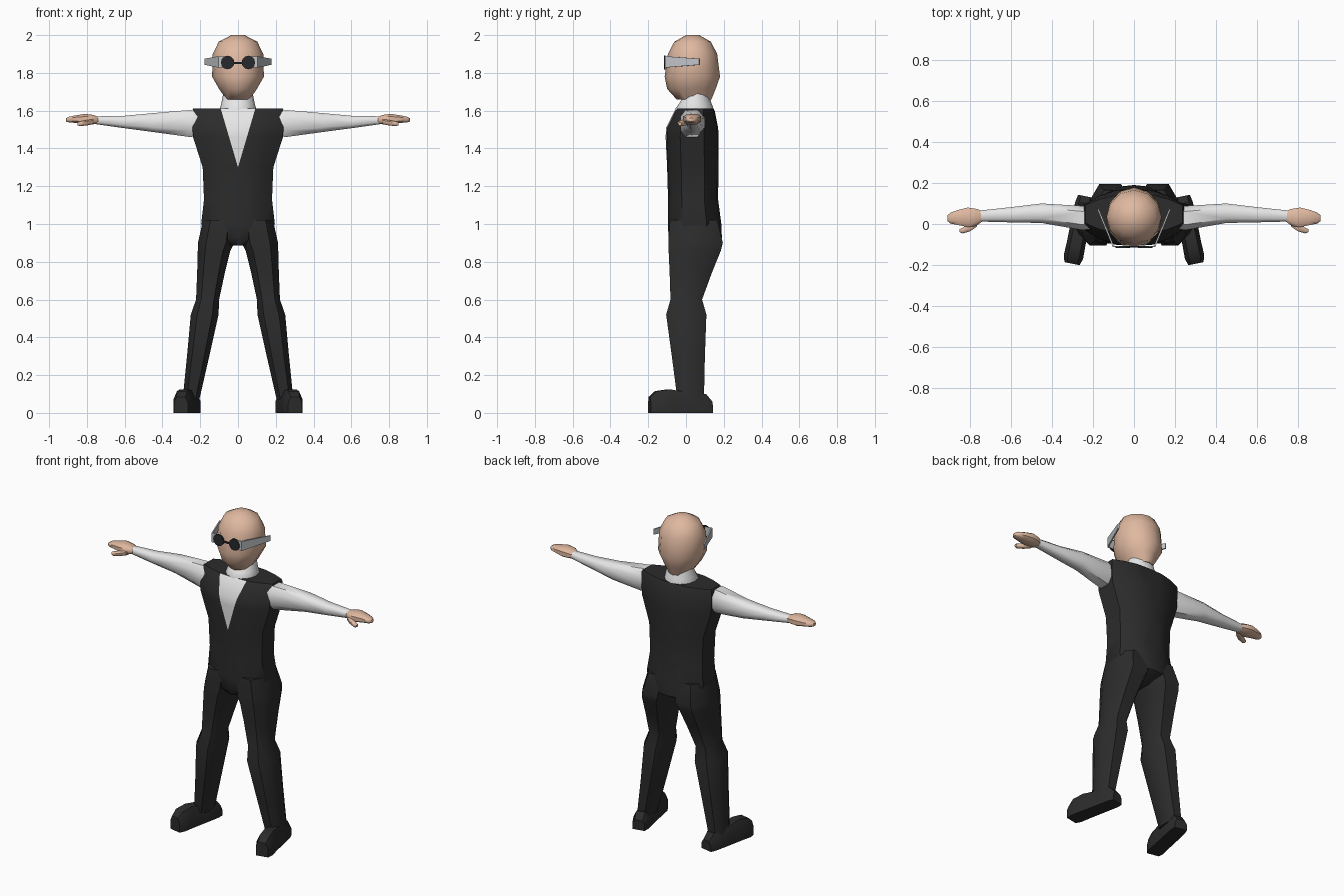
import bpy, bmesh, math
from mathutils import Vector

if "Cube" in bpy.data.objects:
    bpy.data.objects.remove(bpy.data.objects["Cube"])


def material(name, rgb):
    m = bpy.data.materials.new(name)
    m.diffuse_color = (*rgb, 1)
    m.use_nodes = True
    m.node_tree.nodes["Principled BSDF"].inputs["Base Color"].default_value = m.diffuse_color
    return m


SKIN = material("skin", (0.74, 0.48, 0.35))
WHITE = material("white_shirt", (0.80, 0.80, 0.80))
DARK = material("dark_cloth", (0.025, 0.025, 0.025))
GREY = material("grey_frame", (0.55, 0.56, 0.58))
LENS = material("dark_lens", (0.02, 0.022, 0.025))


def loft(name, rings, mat, mirror=False, angle=50):
    """Skin a list of equal-length point rings and cap both ends."""
    bm = bmesh.new()
    vs = [[bm.verts.new(p) for p in r] for r in rings]
    n = len(vs[0])
    for a, b in zip(vs, vs[1:]):
        for i in range(n):
            bm.faces.new((a[i], a[(i + 1) % n], b[(i + 1) % n], b[i]))
    bm.faces.new(vs[0])
    bm.faces.new(vs[-1])
    bmesh.ops.recalc_face_normals(bm, faces=bm.faces)
    me = bpy.data.meshes.new(name)
    bm.to_mesh(me)
    bm.free()
    ob = bpy.data.objects.new(name, me)
    bpy.context.collection.objects.link(ob)
    me.materials.append(mat)
    if mirror:
        ob.modifiers.new("mirror", 'MIRROR')
    bpy.ops.object.select_all(action='DESELECT')
    ob.select_set(True)
    bpy.context.view_layer.objects.active = ob
    bpy.ops.object.shade_smooth_by_angle(angle=math.radians(angle))
    return ob


# Unit cross-sections
OCT = [(1, .5), (.55, 1), (-.55, 1), (-1, .5), (-1, -.5), (-.55, -1), (.55, -1), (1, -.5)]
ROUND = [(math.cos(math.tau * i / 12), math.sin(math.tau * i / 12)) for i in range(12)]
Q = [(1, .45), (.72, .74), (.38, .95)]
CHEST = (Q + [(0, 1)] + [(-x, y) for x, y in Q[::-1]]
         + [(-x, -y) for x, y in Q] + [(0, -1)] + [(x, -y) for x, y in Q[::-1]])


def level(shape, z, x0, x1, y0, y1):
    """Horizontal ring inside the given bounds."""
    return [((x0 + x1) / 2 + u * (x1 - x0) / 2, (y0 + y1) / 2 + v * (y1 - y0) / 2, z)
            for u, v in shape]


def upright(shape, x, y0, y1, z0, z1):
    """Ring across the x axis inside the given bounds."""
    return [(x, (y0 + y1) / 2 + u * (y1 - y0) / 2, (z0 + z1) / 2 + v * (z1 - z0) / 2)
            for u, v in shape]


def body(name, shape, rows, mat, angle=50):
    return loft(name, [level(shape, z, -w, w, a, b) for z, w, a, b in rows], mat, angle=angle)


# Vest and hips, with the shirt front cut in as a V
vest = body("vest", CHEST, [
    (.885, .05, -.07, .12), (.925, .17, -.093, .19), (1.0, .195, -.095, .187),
    (1.13, .18, -.095, .17), (1.3, .187, -.10, .172), (1.46, .238, -.108, .173),
    (1.51, .241, -.105, .17), (1.6, .243, -.06, .152), (1.612, .236, -.05, .145)], DARK)
vest.data.materials.append(WHITE)
SLOPE, TIP = .295, 1.30
bm = bmesh.new()
bm.from_mesh(vest.data)
for s in (1, -1):
    bmesh.ops.bisect_plane(bm, geom=bm.verts[:] + bm.edges[:] + bm.faces[:], dist=1e-5,
                           plane_co=(0, 0, TIP), plane_no=(s, 0, -SLOPE))
for f in bm.faces:
    c = f.calc_center_median()
    if c.y < .02 and abs(c.x) < SLOPE * (c.z - TIP):
        f.material_index = 1
bm.to_mesh(vest.data)
bm.free()

# Collar
body("collar", ROUND, [(1.57, .097, -.05, .148), (1.612, .096, -.055, .145),
                       (1.64, .088, -.035, .135), (1.69, .078, -.005, .12)], WHITE)

# Head
body("head", ROUND, [
    (1.66, .062, -.05, .135), (1.715, .10, -.10, .157), (1.78, .137, -.113, .18),
    (1.90, .134, -.096, .165), (1.965, .102, -.062, .132), (2.0, .035, 0, .07)], SKIN)

# Legs
loft("leg", [level(OCT, *r) for r in [
    (1.02, .01, .185, -.085, .165), (.90, .02, .212, -.094, .195), (.86, .04, .213, -.092, .185),
    (.75, .068, .216, -.087, .14), (.60, .10, .222, -.082, .085), (.52, .103, .25, -.105, .108),
    (.30, .152, .27, -.075, .10), (.07, .205, .293, -.045, .095)]], DARK, mirror=True)

# Shoes, toes turned out
SOLE = [(-1, 0), (1, 0), (1, .62), (.6, 1), (-.6, 1), (-1, .62)]
along, side, heel = Vector((.2, -.98, 0)), Vector((.98, .2, 0)), Vector((.235, .135, 0))
loft("shoe", [[heel + along * t + side * (u * w) + Vector((0, 0, v * h)) for u, v in SOLE]
              for t, w, h in [(0, .038, .06), (.035, .045, .10), (.13, .046, .108),
                              (.23, .046, .125), (.30, .048, .115), (.335, .038, .085)]],
     DARK, mirror=True, angle=40)

# Sleeves
loft("sleeve", [upright(OCT, *r) for r in [
    (.215, -.025, .085, 1.47, 1.60), (.25, -.03, .088, 1.46, 1.604), (.45, .005, .10, 1.487, 1.587),
    (.60, .008, .082, 1.507, 1.573), (.75, .012, .066, 1.528, 1.57)]], WHITE, mirror=True)

# Hands and thumbs
loft("hand", [upright(OCT, *r) for r in [
    (.735, .016, .062, 1.532, 1.566), (.77, -.01, .074, 1.528, 1.578), (.81, -.015, .08, 1.528, 1.583),
    (.86, -.005, .068, 1.535, 1.575), (.895, .002, .055, 1.538, 1.568),
    (.91, .015, .042, 1.542, 1.56)]], SKIN, mirror=True)
loft("thumb", [upright(OCT, *r) for r in [
    (.765, -.012, .03, 1.528, 1.556), (.80, -.036, .005, 1.522, 1.55),
    (.835, -.046, -.018, 1.518, 1.543), (.85, -.04, -.025, 1.522, 1.538)]], SKIN, mirror=True)


# Glasses: side arms, front rims, bridge and lenses
def strip(name, points, mat, mirror=True):
    """Thin vertical band through (x, y, z0, z1) points."""
    loft(name, [[(x, y, z0), (x + .006, y - .006, z0), (x + .006, y - .006, z1), (x, y, z1)]
                for x, y, z0, z1 in points], mat, mirror, angle=30)


strip("glasses_arm", [(.098, -.106, 1.828, 1.888), (.172, .075, 1.843, 1.875)], GREY)
strip("glasses_rim", [(.055, -.107, 1.832, 1.884), (.098, -.106, 1.828, 1.888)], GREY)
strip("glasses_bridge", [(-.04, -.108, 1.848, 1.858), (.03, -.108, 1.848, 1.858)], LENS, mirror=False)
loft("lens", [[(.055 + .036 * u, y, 1.855 + .036 * v) for u, v in ROUND]
              for y in (-.108, -.117)], LENS, mirror=True, angle=30)
